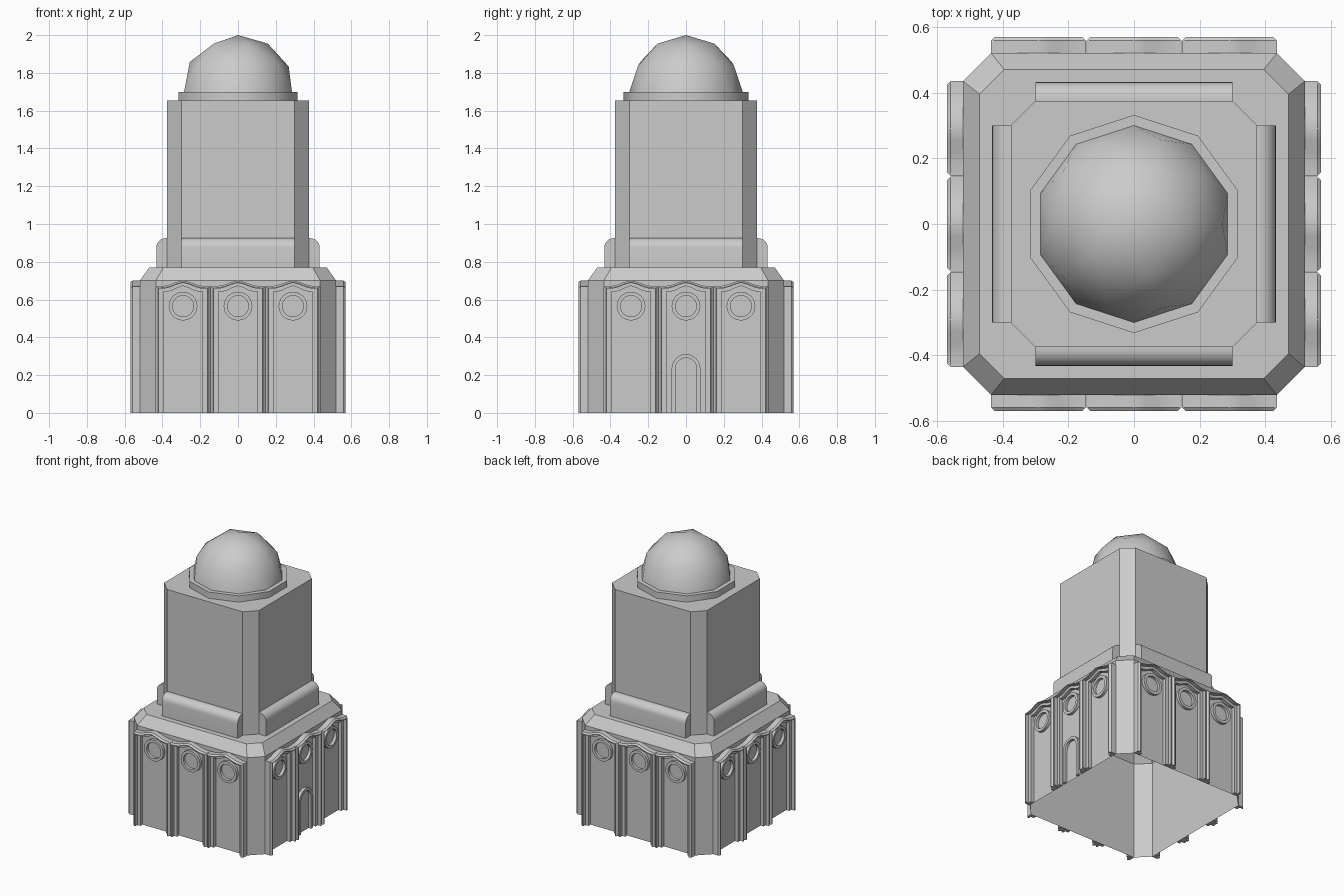
import bpy, bmesh, math
from mathutils import Matrix

if "Cube" in bpy.data.objects:
    bpy.data.objects.remove(bpy.data.objects["Cube"])


def finish(name, bm, turn=0, smooth=None):
    bmesh.ops.recalc_face_normals(bm, faces=bm.faces)
    bm.transform(Matrix.Rotation(turn * math.pi / 2, 4, 'Z'))
    me = bpy.data.meshes.new(name)
    bm.to_mesh(me)
    bm.free()
    ob = bpy.data.objects.new(name, me)
    bpy.context.collection.objects.link(ob)
    if smooth:
        bpy.ops.object.select_all(action='DESELECT')
        ob.select_set(True)
        bpy.context.view_layer.objects.active = ob
        bpy.ops.object.shade_smooth_by_angle(angle=math.radians(smooth))
    return ob


def loft(name, rows, wrap_rows=False, closed=True, turn=0, smooth=None, bottom=True):
    """Skin rows of points; cap the open ends."""
    bm = bmesh.new()
    vs = [[bm.verts.new(p) for p in r] for r in rows]
    n, m = len(vs), len(vs[0])
    for i in range(n if wrap_rows else n - 1):
        a, b = vs[i], vs[(i + 1) % n]
        for j in range(m if closed else m - 1):
            k = (j + 1) % m
            bm.faces.new((a[j], a[k], b[k], b[j]))
    if not wrap_rows:
        if bottom:
            bm.faces.new(vs[0])
        bm.faces.new(vs[-1])
    elif not closed:
        bm.faces.new([r[0] for r in vs])
        bm.faces.new([r[-1] for r in vs])
    return finish(name, bm, turn, smooth)


def octagon(h, c, z):
    pts = [(h, -c), (h, c), (c, h), (-c, h), (-h, c), (-h, -c), (-c, -h), (c, -h)]
    return [(x, y, z) for x, y in pts]


def ngon(r, z, n=10):
    return [(r * math.cos(math.pi / 2 + 2 * math.pi * i / n),
             r * math.sin(math.pi / 2 + 2 * math.pi * i / n), z) for i in range(n)]


# Lower body (open underneath) with sloped shoulder, upper block, drum
loft("lower_body", [octagon(.52, .435, 0), octagon(.52, .435, .70), octagon(.47, .395, .77)],
     bottom=False)
loft("upper_block", [octagon(.375, .30, .77), octagon(.375, .30, 1.655)], bottom=False)
loft("dome_drum", [ngon(.332, 1.65), ngon(.332, 1.70)], smooth=40)

# Faceted dome, upper half of a low icosphere
bm = bmesh.new()
bmesh.ops.create_icosphere(bm, subdivisions=2, radius=.30)
bmesh.ops.bisect_plane(bm, geom=bm.verts[:] + bm.edges[:] + bm.faces[:], plane_co=(0, 0, 0),
                       plane_no=(0, 0, 1), clear_inner=True, dist=1e-4)
bm.transform(Matrix.Translation((0, 0, 1.70)))
finish("dome", bm, smooth=60)

# Arched bay frame: (half width, drop of the arch, depth) cross-section
FRAME = [(.145, 0, .52), (.145, 0, .558), (.133, .008, .57),
         (.126, .012, .57), (.126, .012, .545), (.102, .028, .545), (.102, .028, .52)]
WAVE = [(-1, .67), (-.75, .671), (-.5, .679), (-.25, .692), (0, .70),
        (.25, .692), (.5, .679), (.75, .671), (1, .67)]


def bay_rows(cx):
    return [[(cx - w, -d, 0)] + [(cx + t * w, -d, z - drop) for t, z in WAVE] + [(cx + w, -d, 0)]
            for w, drop, d in FRAME]


def ring_rows(cx, cz, section, seg=24):
    return [[(cx + r * math.cos(2 * math.pi * i / seg), -d, cz + r * math.sin(2 * math.pi * i / seg))
             for i in range(seg)] for r, d in section]


def door_rows(section, cz=.235, seg=12):
    return [[(-r, -d, 0)] + [(-r * math.cos(math.pi * i / seg), -d, cz + r * math.sin(math.pi * i / seg))
                             for i in range(seg + 1)] + [(r, -d, 0)] for r, d in section]


TRIM = [(.076, .52), (.076, .54), (.056, .54), (.056, .52)]

for side in range(4):
    # Three bays with round windows on each side
    for cx in (-.291, 0, .291):
        loft("bay_frame", bay_rows(cx), True, False, side, 30)
        loft("window_ring", ring_rows(cx, .565, TRIM), True, True, side, 30)
    # Rounded ledge at the foot of the upper block
    prof = [(.372, .77), (.372, .925), (.382, .925)]
    prof += [(.382 + .05 * math.sin(a), .875 + .05 * math.cos(a))
             for a in [math.pi / 2 * i / 6 for i in range(1, 7)]] + [(.432, .77)]
    loft("rounded_ledge", [[(x, -y, z) for y, z in prof] for x in (-.30, .30)], turn=side, smooth=30)

# Arched door on the right side
loft("door_frame", door_rows(TRIM), True, False, 1, 30)
